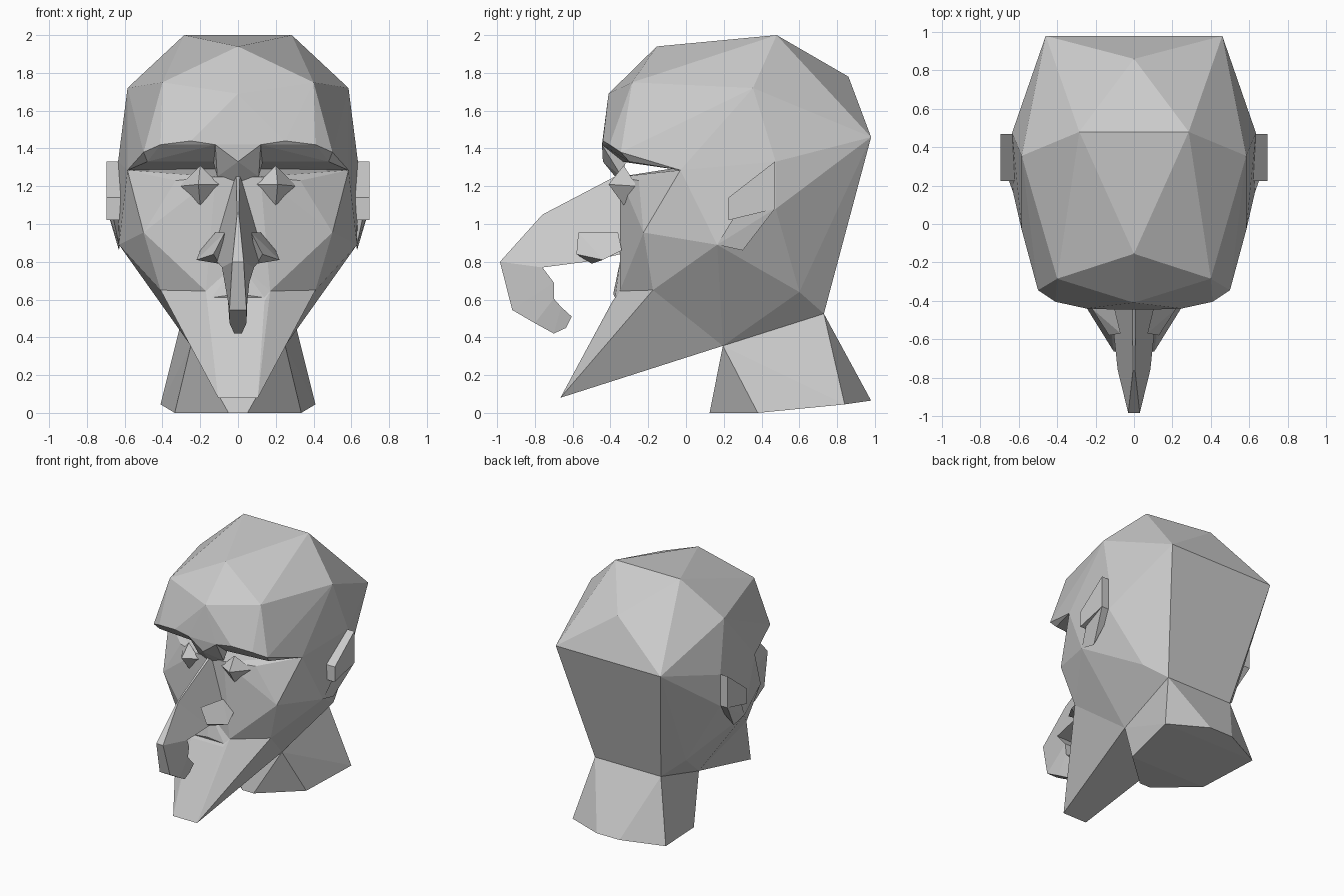
import bpy
import bmesh

default_cube = bpy.data.objects.get("Cube")
if default_cube:
    bpy.data.objects.remove(default_cube, do_unlink=True)

# One plain stone grey for the whole bust
stone = bpy.data.materials.new("stone_grey")
stone.use_nodes = True
grey = (0.6, 0.6, 0.6, 1.0)
stone.diffuse_color = grey
stone.node_tree.nodes["Principled BSDF"].inputs["Base Color"].default_value = grey


def finish(name, bm):
    """Turn a bmesh into a flat shaded object."""
    bmesh.ops.recalc_face_normals(bm, faces=bm.faces)
    mesh = bpy.data.meshes.new(name)
    bm.to_mesh(mesh)
    bm.free()
    mesh.materials.append(stone)
    obj = bpy.data.objects.new(name, mesh)
    bpy.context.collection.objects.link(obj)
    return obj


def mirrored(points):
    return list(points) + [(-x, y, z) for x, y, z in points if x > 0]


def faceted(name, points):
    """Chiselled block: the convex hull around its corner points."""
    bm = bmesh.new()
    for point in points:
        bm.verts.new(point)
    hull = bmesh.ops.convex_hull(bm, input=bm.verts)
    loose = set(hull["geom_interior"]) | set(hull["geom_unused"])
    bmesh.ops.delete(bm, geom=[v for v in loose if isinstance(v, bmesh.types.BMVert)],
                     context="VERTS")
    return finish(name, bm)


def faceted_pair(name, points):
    """The same block on the left and on the right."""
    faceted("left_" + name, points)
    faceted("right_" + name, [(-x, y, z) for x, y, z in points])


# Corners shared by neighbouring blocks
eye_corner = (0.585, -0.03, 1.285)
temple = (0.61, 0.26, 1.31)
ear_top = (0.635, 0.475, 1.33)
back_corner = (0.46, 0.98, 1.46)
nape = (0.29, 0.73, 0.525)
jaw_front = (0.41, -0.175, 0.65)
jaw_bottom = (0.25, 0.195, 0.355)
lobe_root = (0.63, 0.165, 0.89)
lip_corner = (0.17, -0.35, 0.645)

# Cranium with forehead and the overhanging brow
crown = [(0.285, 0.48, 2.0), (0, -0.155, 1.94), (0, 0.86, 1.78),
         (0.585, 0.355, 1.72), (0.4, -0.285, 1.75), (0, -0.41, 1.69)]
brow = [(0.12, -0.445, 1.42), (0.25, -0.44, 1.44), (0.41, -0.405, 1.42),
        (0.5, -0.345, 1.38), (0.48, -0.3, 1.33), (0.05, -0.34, 1.33)]
faceted("cranium", mirrored(crown + brow + [eye_corner, temple, ear_top, back_corner]))

# Knot between the brows
faceted("brow_bridge", mirrored([(0.12, -0.445, 1.42), (0, -0.44, 1.33), (0, -0.35, 1.22),
                                 (0.11, -0.34, 1.25), (0.15, -0.3, 1.4)]))

# Face, cheeks and the lower back of the head
cheek = [(0.12, -0.35, 1.25), (0.33, -0.25, 1.23), (0.5, -0.225, 0.955), (0.12, -0.35, 0.95)]
faceted("face_and_nape", mirrored(cheek + [
    eye_corner, temple, ear_top, back_corner, nape, jaw_front, jaw_bottom, lobe_root,
    lip_corner, (0.635, 0.475, 1.08), (0.42, 0.6, 0.64)]))

# Long pointed jaw
faceted("jaw", mirrored([jaw_front, lip_corner, jaw_bottom, (0.14, -0.39, 0.59),
                         (0.105, -0.665, 0.08), (0.29, 0.3, 0.5)]))

# Upper lip
faceted("upper_lip", mirrored([lip_corner, (0, -0.385, 0.63), (0, -0.35, 0.8), (0.14, -0.375, 0.61),
                               (0.12, -0.3, 0.62)]))

# Neck
faceted("neck", mirrored([jaw_bottom, nape, (0.05, 0.125, 0), (0.335, 0.38, 0),
                          (0.41, 0.84, 0.045), (0.1, 0.98, 0.065)]))

# Eyes: small pointed facets in the sockets
faceted_pair("eye", [(0.21, -0.41, 1.21), (0.1, -0.35, 1.21), (0.2, -0.33, 1.31),
                     (0.31, -0.26, 1.2), (0.2, -0.33, 1.1)])

# Ears: upright slabs with a lobe running down to the jaw
ear_outline = [(0.225, 1.14), (0.47, 1.33), (0.47, 1.08), (0.225, 1.02)]
faceted_pair("ear", [(x, y, z) for x in (0.6, 0.695) for y, z in ear_outline])
faceted_pair("ear_lobe", [(0.695, 0.47, 1.08), (0.6, 0.47, 1.08), lobe_root,
                          (0.63, 0.3, 0.86), (0.66, 0.25, 1.03)])

# Hooked nose: four sided rings, each a ridge pair and an underside pair (y, z, half width)
nose_rings = [((-0.34, 1.27, 0.01), (-0.3, 0.85, 0.14)),
              ((-0.76, 1.05, 0.005), (-0.53, 0.8, 0.11)),
              ((-0.985, 0.8, 0.03), (-0.76, 0.77, 0.085)),
              ((-0.92, 0.545, 0.045), (-0.7, 0.69, 0.06)),
              ((-0.8, 0.475, 0.045), (-0.7, 0.605, 0.05)),
              ((-0.7, 0.42, 0.02), (-0.66, 0.56, 0.045)),
              ((-0.635, 0.45, 0.02), (-0.605, 0.51, 0.035))]
bm = bmesh.new()
rings = []
for (ry, rz, rw), (uy, uz, uw) in nose_rings:
    corners = [(-rw, ry, rz), (rw, ry, rz), (uw, uy, uz), (-uw, uy, uz)]
    rings.append([bm.verts.new(c) for c in corners])
for ring, following in zip(rings, rings[1:]):
    for i in range(4):
        j = (i + 1) % 4
        bm.faces.new((ring[i], ring[j], following[j], following[i]))
bm.faces.new(rings[0])
bm.faces.new(rings[-1])
finish("hooked_nose", bm)

# Nostril wings
faceted_pair("nostril", [(0.07, -0.57, 0.955), (0.12, -0.36, 0.955), (0.22, -0.44, 0.81),
                         (0.2, -0.34, 0.86), (0.1, -0.5, 0.79), (0.13, -0.58, 0.84)])
